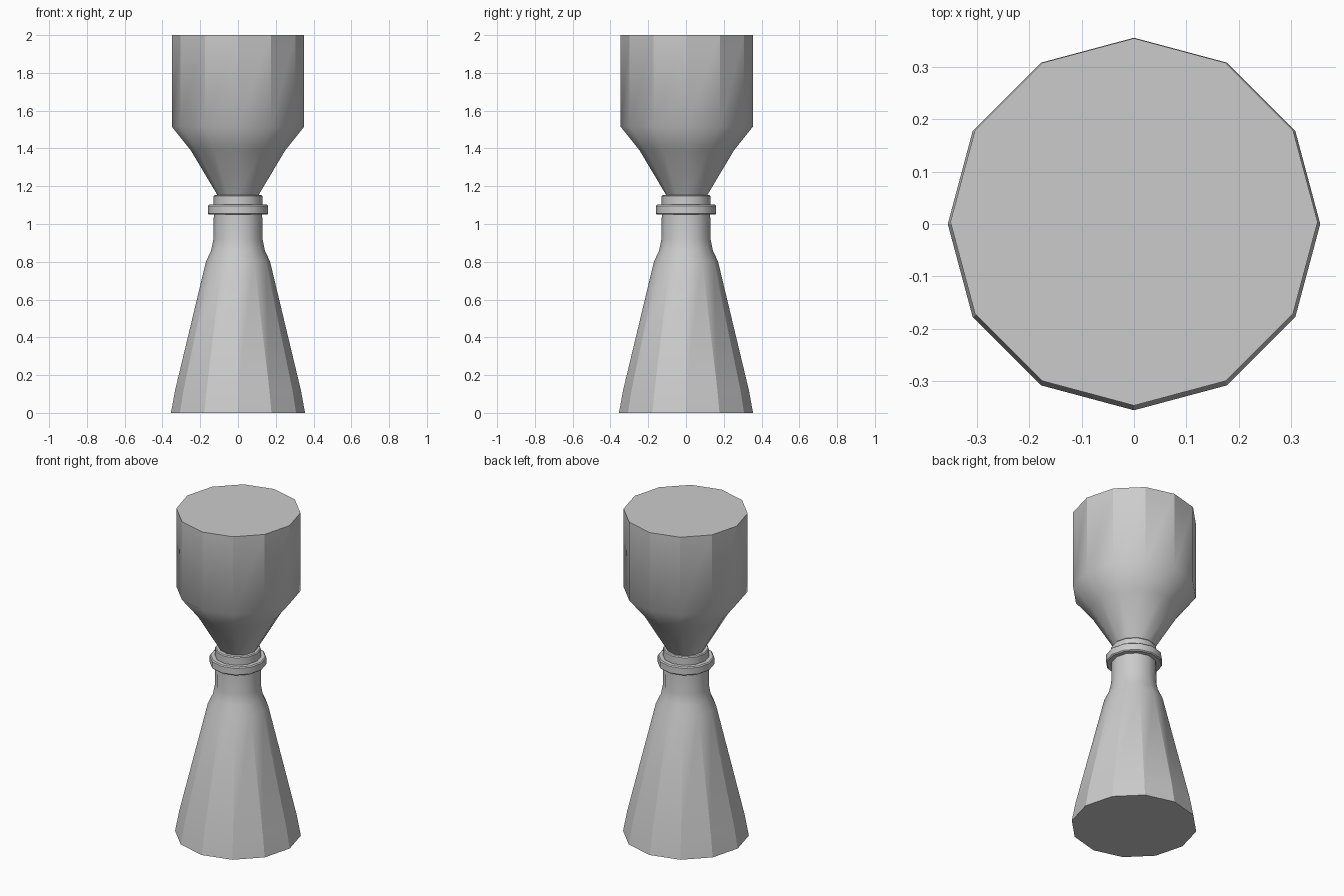
import bpy, bmesh
from math import cos, sin, pi

if "Cube" in bpy.data.objects:
    bpy.data.objects.remove(bpy.data.objects["Cube"])

SIDES = 12


def lathe(name, profile, facet=(), sharp_rings=(), y=0.0):
    """Closed 12-sided turning of (radius, z) points.
    facet: profile segments whose upright edges stay hard
    sharp_rings: profile points whose ring stays hard"""
    bm = bmesh.new()
    rings = [[bm.verts.new((r * cos(2 * pi * i / SIDES),
                            r * sin(2 * pi * i / SIDES) + y, z))
              for i in range(SIDES)] for r, z in profile]
    for a, b in zip(rings, rings[1:]):
        for i in range(SIDES):
            j = (i + 1) % SIDES
            bm.faces.new((a[i], a[j], b[j], b[i]))
    bm.faces.new(rings[0][::-1])
    bm.faces.new(rings[-1])
    for f in bm.faces:
        f.smooth = True
    last = len(rings) - 1
    for k in {0, last, *sharp_rings}:
        for i in range(SIDES):
            bm.edges.get((rings[k][i], rings[k][(i + 1) % SIDES])).smooth = False
    for k in facet:
        for i in range(SIDES):
            bm.edges.get((rings[k][i], rings[k + 1][i])).smooth = False
    mesh = bpy.data.meshes.new(name)
    bm.to_mesh(mesh)
    bm.free()
    obj = bpy.data.objects.new(name, mesh)
    bpy.context.collection.objects.link(obj)
    return obj


# Lower conical body with shoulder and neck
lathe("lower_flask", [(.355, 0), (.333, .12), (.17, .80), (.142, .86),
                      (.130, .92), (.128, 1.06)], facet=(0, 1))

# Wide flange around the neck, with softened rims
lathe("neck_flange", [(.154, 1.05), (.160, 1.056), (.160, 1.096), (.154, 1.102)],
      sharp_rings=(1, 2))

# Small collar above the flange
lathe("neck_collar", [(.130, 1.10), (.130, 1.147), (.125, 1.153)],
      sharp_rings=(1,))

# Upper funnel-shaped vessel with closed flat top
lathe("upper_vessel", [(.107, 1.15), (.25, 1.39), (.350, 1.515), (.350, 2.0)],
      facet=(2,), y=.004)
